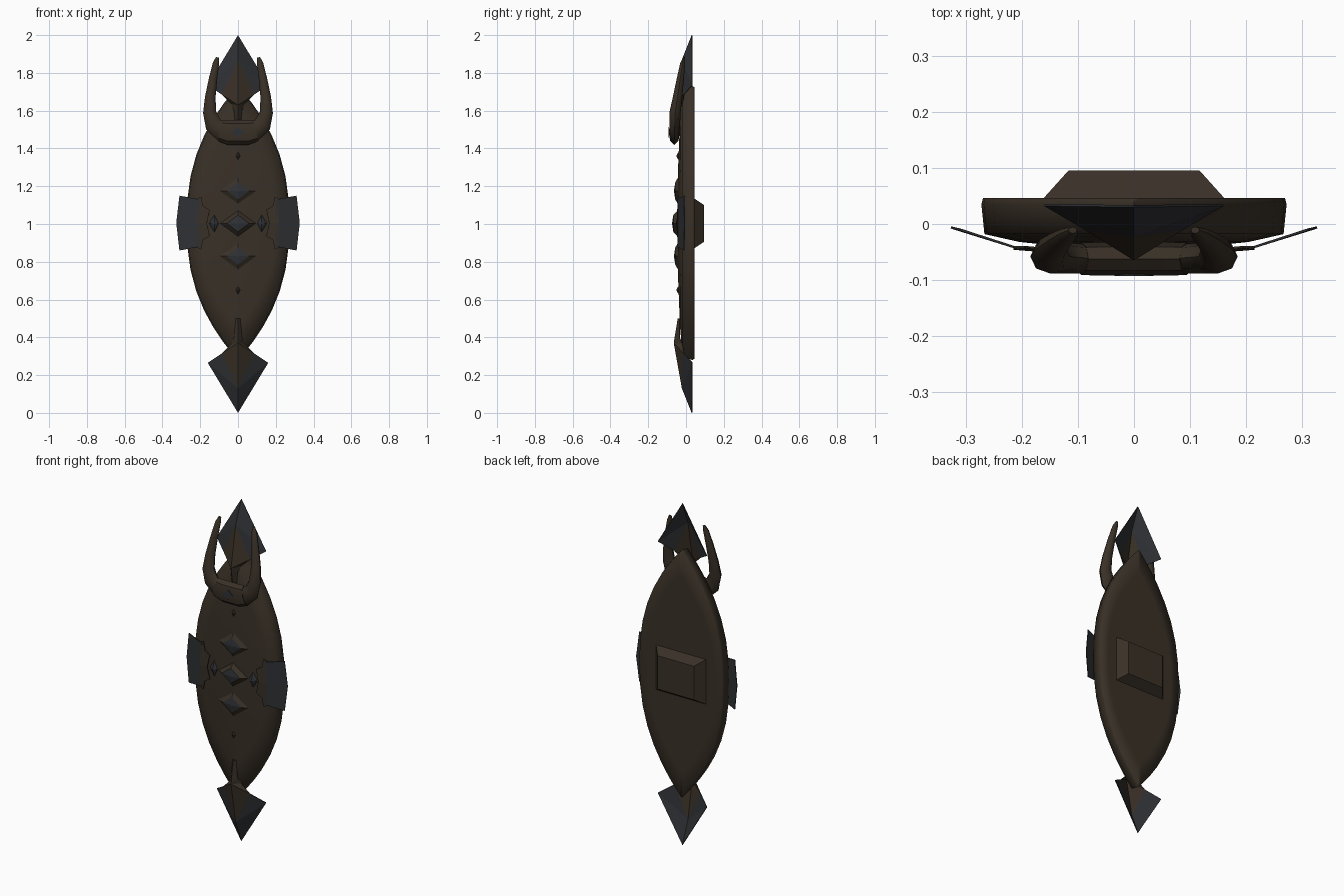
import bpy, bmesh, math
from mathutils import Vector

cube = bpy.data.objects.get("Cube")
if cube:
    bpy.data.objects.remove(cube)


def material(name, rgb):
    m = bpy.data.materials.new(name)
    m.use_nodes = True
    m.diffuse_color = (*rgb, 1)
    m.node_tree.nodes["Principled BSDF"].inputs["Base Color"].default_value = (*rgb, 1)
    return m


BROWN = material("dark_brown", (0.041, 0.030, 0.020))
SLATE = material("dark_slate", (0.028, 0.030, 0.034))


def finish(name, bm, smooth=None, thickness=0):
    mesh = bpy.data.meshes.new(name)
    bm.to_mesh(mesh)
    bm.free()
    mesh.materials.append(BROWN)
    mesh.materials.append(SLATE)
    ob = bpy.data.objects.new(name, mesh)
    bpy.context.collection.objects.link(ob)
    if thickness:
        mod = ob.modifiers.new("thickness", 'SOLIDIFY')
        mod.thickness = thickness
    if smooth:
        bpy.ops.object.select_all(action='DESELECT')
        ob.select_set(True)
        bpy.context.view_layer.objects.active = ob
        bpy.ops.object.shade_smooth_by_angle(angle=math.radians(smooth))
    return ob


def loft(name, rings, smooth=None):
    """Closed skin through rings with equal point counts, capped at both ends."""
    bm = bmesh.new()
    loops = [[bm.verts.new(p) for p in ring] for ring in rings]
    n = len(loops[0])
    for a, b in zip(loops, loops[1:]):
        for i in range(n):
            j = (i + 1) % n
            bm.faces.new((a[i], a[j], b[j], b[i]))
    bm.faces.new(loops[0])
    bm.faces.new(loops[-1])
    bmesh.ops.recalc_face_normals(bm, faces=bm.faces)
    return finish(name, bm, smooth)


def sheet(name, polygons, thickness=0.004, smooth=None):
    """Front-facing plates; each polygon is (material index, points)."""
    bm = bmesh.new()
    for mat, pts in polygons:
        f = bm.faces.new([bm.verts.new(p) for p in pts])
        f.material_index = mat
        f.normal_update()
        if f.normal.y > 0:
            f.normal_flip()
    bmesh.ops.remove_doubles(bm, verts=bm.verts, dist=0.0005)
    return finish(name, bm, smooth, thickness)


# Almond-shaped shield body with a shallow domed front
STEPS = 18


def almond(y, scale):
    pts = []
    for side in (1, -1):
        for i in range(STEPS):
            t = -math.cos(math.pi * i / STEPS) * side
            w = 0.272 * (1 - abs(t) ** 2.4) * side
            pts.append((w * scale, y, 1.005 + 0.725 * t * scale))
    return pts


body = loft("shield_body", [almond(0.046, 0.8), almond(0.046, 0.99), almond(0.035, 1),
                            almond(-0.018, 0.98), almond(-0.032, 0.75),
                            almond(-0.042, 0.4), almond(-0.046, 0.05)], 80)


# Tapered grip block on the back
def rectangle(x, y, z):
    return [(-x, y, 1.003 - z), (x, y, 1.003 - z), (x, y, 1.003 + z), (-x, y, 1.003 + z)]


loft("back_grip", [rectangle(0.163, 0.044, 0.132), rectangle(0.117, 0.095, 0.098)])

# Pointed blades at both ends: slate edges around a ridged brown centre
for name, flip in (("bottom_blade", False), ("top_blade", True)):
    polys = []
    for s in (1, -1):
        def p(x, y, z):
            return (s * x, y, 2 - z if flip else z)
        tip, shoulder = p(0, 0.03, 0), p(0.16, 0.032, 0.265)
        inner, point = p(0.085, -0.012, 0.315), p(0, -0.022, 0.13)
        ridge, neck = p(0, -0.065, 0.37), p(0.022, -0.035, 0.40)
        root = p(0.012, -0.034, 0.5)
        top, hip = p(0, -0.044, 0.5), p(0.035, -0.02, 0.365)
        polys += [(1, (tip, shoulder, point)), (1, (shoulder, inner, point)),
                  (0, (point, inner, ridge)), (0, (inner, hip, ridge)),
                  (0, (hip, neck, ridge)), (0, (ridge, neck, root, top))]
    sheet(name, polys)

# Side wings with brown brackets
for name, s in (("left", 1), ("right", -1)):
    def w(x, y, z):
        return (s * x, y, 1.005 + z)
    sheet(name + "_wing", [
        (1, (w(0.205, -0.046, 0.125), w(0.31, -0.012, 0.145),
             w(0.327, -0.008, 0), w(0.205, -0.046, 0))),
        (1, (w(0.205, -0.046, 0), w(0.327, -0.008, 0),
             w(0.31, -0.012, -0.145), w(0.205, -0.046, -0.125)))])
    for v in (1, -1):
        sheet(name + ("_upper" if v > 0 else "_lower") + "_bracket", [
            (0, (w(0.165, -0.05, 0), w(0.215, -0.046, 0),
                 w(0.215, -0.043, 0.13 * v), w(0.195, -0.043, 0.14 * v),
                 w(0.185, -0.044, 0.09 * v), w(0.15, -0.047, 0.07 * v)))])


# Raised diamond bosses with slate faces
def boss(name, x, z, half_x, half_z, base, peak, collar):
    def ring(k, y):
        return [Vector((x + k * half_x * a, y, z + k * half_z * b))
                for a, b in ((1, 0), (0, 1), (-1, 0), (0, -1))]
    levels = [ring(1, base), ring(0.62, peak + 0.006), ring(0.1, peak)]
    ob = loft(name, levels)
    for f in ob.data.polygons:
        inside = abs(f.center.x - x) / half_x + abs(f.center.z - z) / half_z < collar
        f.material_index = 1 if inside and f.normal.y < 0 else 0


for name, z, peak in (("upper", 1.175, -0.063), ("middle", 1.003, -0.073), ("lower", 0.83, -0.063)):
    boss(name + "_boss", 0, z, 0.095, 0.072, -0.042, peak, 0.5)
for name, x in (("left_stud", 0.125), ("right_stud", -0.125)):
    boss(name, x, 1.003, 0.028, 0.05, -0.038, -0.053, 2)
for name, z in (("upper_pin", 1.36), ("lower_pin", 0.65)):
    boss(name, 0, z, 0.014, 0.025, -0.036, -0.05, 0)


# Horns: tapered tubes curving out from the centre and rising to points
def tube(name, stations, smooth):
    rings = []
    for i, (x, y, z, r, d) in enumerate(stations):
        a = stations[max(i - 1, 0)]
        b = stations[min(i + 1, len(stations) - 1)]
        along = Vector((b[0] - a[0], 0, b[2] - a[2])).normalized()
        across = Vector((-along.z, 0, along.x))
        rings.append([Vector((x, y, z)) + across * r * math.cos(k * math.pi / 4)
                      + Vector((0, d * math.sin(k * math.pi / 4), 0)) for k in range(8)])
    return loft(name, rings, smooth)


for name, s in (("left_horn", 1), ("right_horn", -1)):
    tube(name, [(s * x, y, z, r, d) for x, y, z, r, d in (
        (0.02, -0.062, 1.482, 0.060, 0.026),
        (0.085, -0.062, 1.492, 0.056, 0.026),
        (0.130, -0.060, 1.525, 0.046, 0.028),
        (0.150, -0.058, 1.59, 0.035, 0.030),
        (0.147, -0.045, 1.67, 0.028, 0.025),
        (0.132, -0.030, 1.77, 0.022, 0.019),
        (0.117, -0.018, 1.85, 0.017, 0.013),
        (0.109, -0.011, 1.882, 0.008, 0.006))], 50)

# Sleeve joining the two horns, with a slate inlay
tube("horn_sleeve", [(-0.094, -0.062, 1.495, 0.058, 0.029), (-0.05, -0.062, 1.485, 0.066, 0.030),
                     (0.05, -0.062, 1.485, 0.066, 0.030), (0.094, -0.062, 1.495, 0.058, 0.029)], 30)
sheet("sleeve_inlay", [(1, ((-0.035, -0.0925, 1.485), (0, -0.0925, 1.457),
                            (0.035, -0.0925, 1.485), (0, -0.0925, 1.513)))], 0.003)
